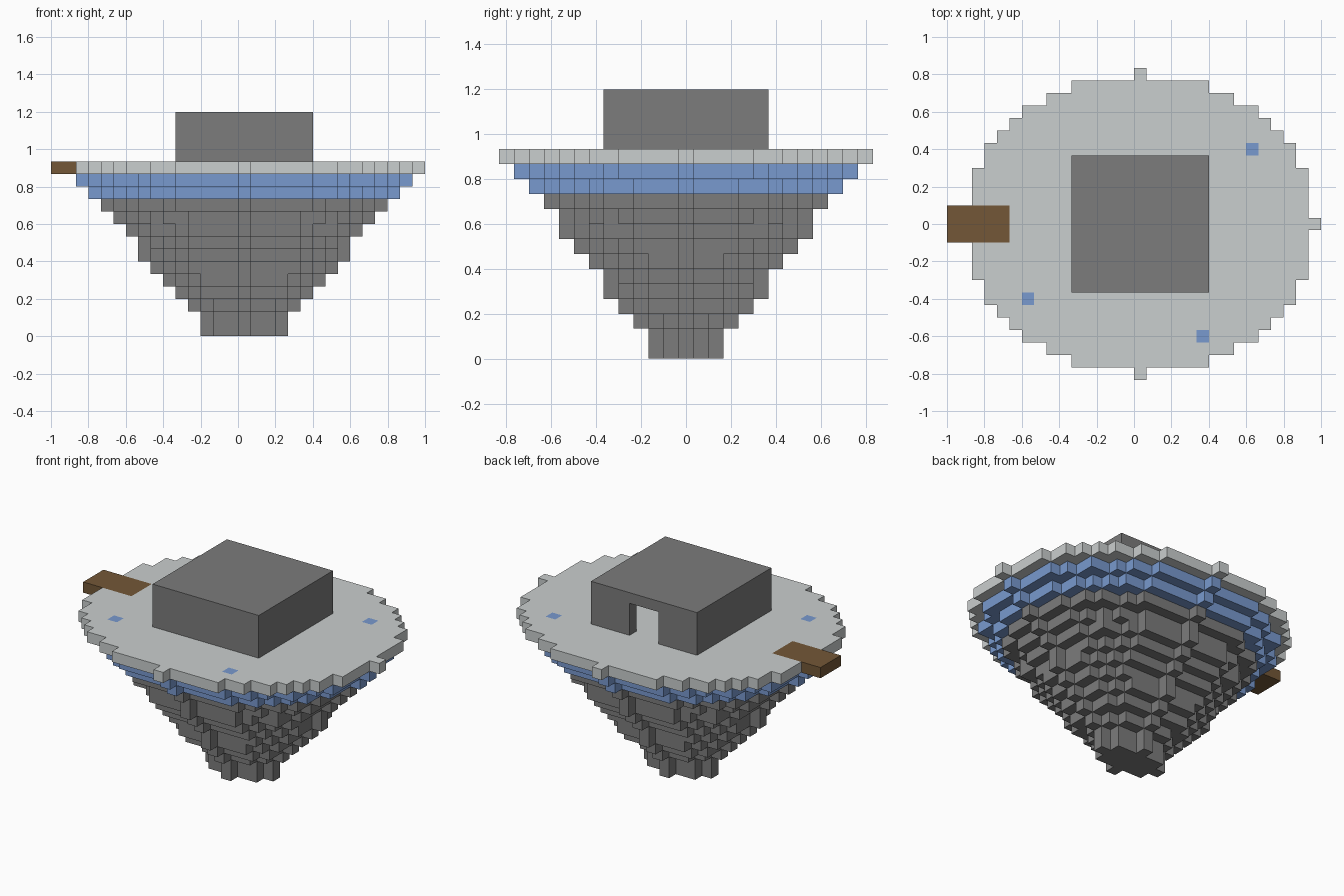
import bpy
import bmesh
import math
from mathutils import Vector

if "Cube" in bpy.data.objects:
    bpy.data.objects.remove(bpy.data.objects["Cube"], do_unlink=True)

UNIT = 2 / 30                      # edge of one block
ORIGIN = Vector((UNIT / 2, 0, UNIT / 2))
DECK = 13                          # layer of the round deck
ROOF = 17                          # layer of the hut roof


def material(name, rgb):
    mat = bpy.data.materials.new(name)
    mat.use_nodes = True
    mat.diffuse_color = (*rgb, 1)
    mat.node_tree.nodes["Principled BSDF"].inputs["Base Color"].default_value = (*rgb, 1)
    return mat


stone = material("dark stone", (0.2, 0.2, 0.2))
water = material("blue", (0.19, 0.32, 0.62))
pale = material("pale grey", (0.59, 0.62, 0.62))
wood = material("brown wood", (0.172, 0.096, 0.038))


def ellipse_layer(k):
    """Blocks of one elliptical layer, tapering in whole blocks to the foot."""
    a, b = 3 + 11 * k // DECK, 2 + 10 * k // DECK
    cells = set()
    for j in range(-b, b + 1):
        n = int(a * math.sqrt(1 - (j / b) ** 2) + 1e-6)
        cells |= {(i, j, k) for i in range(-n, n + 1)}
    return cells


def layers(first, last):
    return set().union(*(ellipse_layer(k) for k in range(first, last + 1)))


# Blocks of each part
plank = {(i, j, DECK) for i in range(-15, -10) for j in (-1, 0, 1)}
pools = {(9, 6, DECK), (-9, -6, DECK), (5, -9, DECK)}
deck = layers(DECK, DECK) - plank - pools
water_band = layers(DECK - 2, DECK - 1)
rock = layers(0, DECK - 3)

# Hollow hut with a doorway at the back
hut = {(i, j, k) for i in range(-5, 6) for j in range(-5, 6)
       for k in range(DECK + 1, ROOF + 1)
       if abs(i) == 5 or abs(j) == 5 or k == ROOF}
hut -= {(i, 5, k) for i in (-1, 0, 1) for k in range(DECK + 1, ROOF)}

parts = {
    "rock_base": (rock, stone),
    "water_band": (water_band, water),
    "round_deck": (deck, pale),
    "deck_pools": (pools, water),
    "plank": (plank, wood),
    "hut": (hut, stone),
}
solid = set().union(*(cells for cells, _ in parts.values()))


def build(name, cells, mat):
    """Skin the exposed sides of a set of blocks."""
    bm = bmesh.new()
    for cell in sorted(cells):
        centre = Vector(cell) * UNIT + ORIGIN
        for axis in range(3):
            for sign in (-1, 1):
                normal = Vector((0, 0, 0))
                normal[axis] = sign
                beside = tuple(int(c + n) for c, n in zip(cell, normal))
                if beside in solid:
                    continue
                u = Vector((0, 0, 0))
                u[(axis + 1) % 3] = 1
                v = normal.cross(u)
                corners = (-u - v, u - v, u + v, v - u)
                bm.faces.new([bm.verts.new(centre + (normal + c) * UNIT / 2)
                              for c in corners])
    bmesh.ops.remove_doubles(bm, verts=bm.verts, dist=UNIT / 100)
    mesh = bpy.data.meshes.new(name)
    bm.to_mesh(mesh)
    bm.free()
    mesh.materials.append(mat)
    bpy.context.scene.collection.objects.link(bpy.data.objects.new(name, mesh))


for part, (cells, mat) in parts.items():
    build(part, cells, mat)
